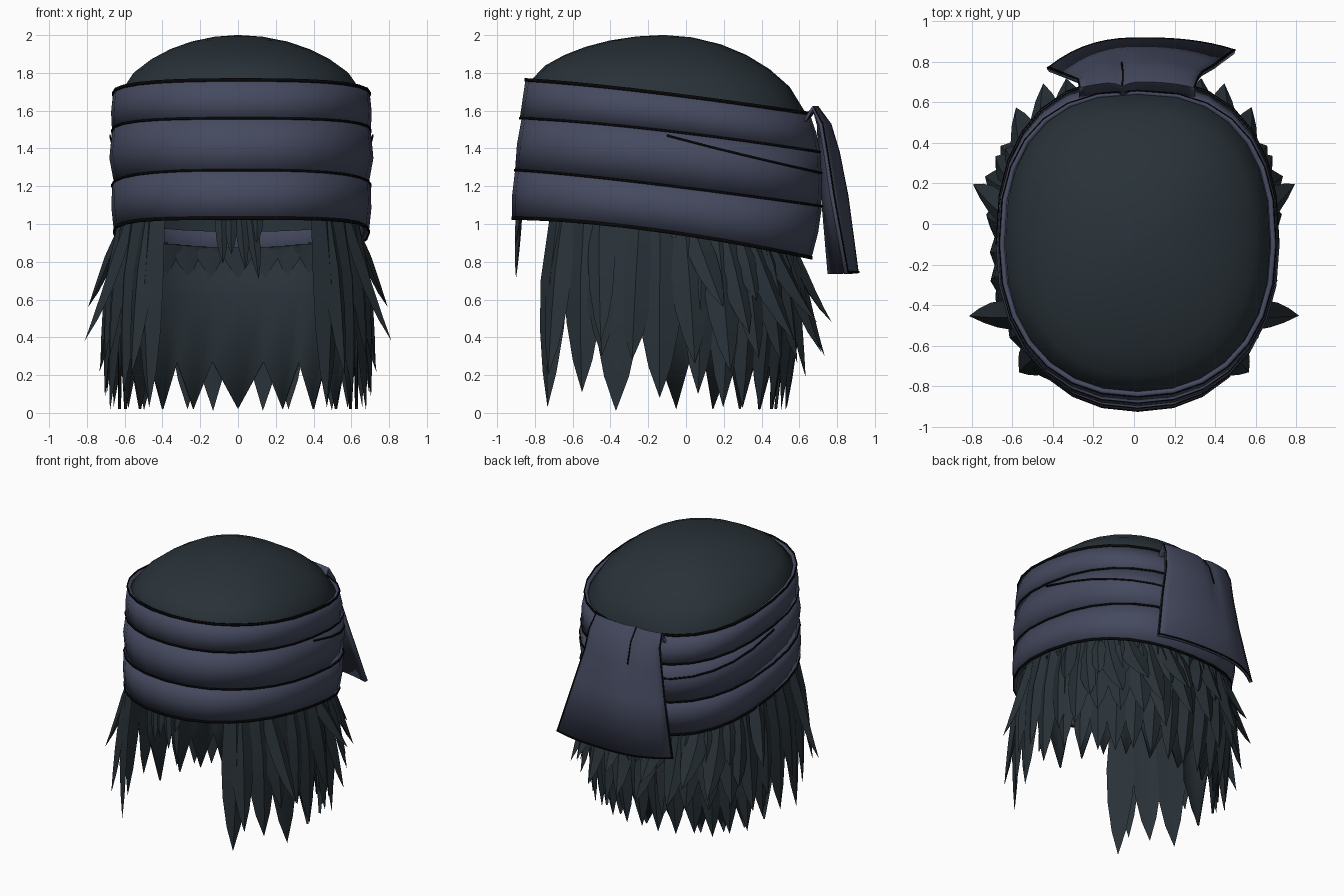
import bpy, bmesh, math, random
from mathutils import Vector

if "Cube" in bpy.data.objects:
    bpy.data.objects.remove(bpy.data.objects["Cube"])
random.seed(4)


def material(name, rgb):
    m = bpy.data.materials.new(name)
    m.diffuse_color = (*rgb, 1)
    m.use_nodes = True
    m.node_tree.nodes["Principled BSDF"].inputs["Base Color"].default_value = m.diffuse_color
    return m


HAIR = material("dark_hair", (0.022, 0.032, 0.040))
CLOTH = material("slate_cloth", (0.060, 0.068, 0.115))
BLACK = material("black_outline", (0.002, 0.002, 0.002))


def finish(name, verts, faces, mat, thick=0.0, angle=40):
    me = bpy.data.meshes.new(name)
    me.from_pydata([tuple(v) for v in verts], [], faces)
    bm = bmesh.new()
    bm.from_mesh(me)
    bmesh.ops.remove_doubles(bm, verts=bm.verts, dist=1e-5)
    bmesh.ops.recalc_face_normals(bm, faces=bm.faces)
    bm.to_mesh(me)
    bm.free()
    me.materials.append(mat)
    ob = bpy.data.objects.new(name, me)
    bpy.context.collection.objects.link(ob)
    bpy.context.view_layer.objects.active = ob
    ob.select_set(True)
    bpy.ops.object.shade_smooth_by_angle(angle=math.radians(angle))
    ob.select_set(False)
    if thick:
        s = ob.modifiers.new("thickness", 'SOLIDIFY')
        s.thickness = thick
        s.offset = -1
    return ob


def grid(rows, closed=False):
    """Verts and quads of equally long rows of points."""
    n = len(rows[0])
    verts = [p for r in rows for p in r]
    faces = []
    for i in range(len(rows) - 1):
        for j in range(n if closed else n - 1):
            k = (j + 1) % n
            faces.append((i * n + j, i * n + k, (i + 1) * n + k, (i + 1) * n + j))
    return verts, faces


def oval(th, rx, yf, yb, xc=0.0, yc=-0.1):
    """Head outline, angle 0 at the front, growing towards +x."""
    s, c = math.sin(th), math.cos(th)
    e = 0.9 if c > 0 else 0.82
    x = xc + rx * math.copysign(abs(s) ** e, s)
    y = yc + (yf - yc if c > 0 else yb - yc) * abs(c) ** e
    return x, y


def edge_line(y, k):
    """Height of the k-th wrap edge, sloping down to the back."""
    front, back, p = [(1.03, 0.81, 1.6), (1.285, 1.095, 1.2),
                      (1.56, 1.38, 1.4), (1.765, 1.575, 1.3)][k]
    s = min(1, max(0, (y + 0.9) / 1.62))
    return front + (back - front) * s ** p


N = 28
XC = 0.018      # the wrap sits slightly off centre
RING = [2 * math.pi * i / N for i in range(N)]

# skull cap
rows = []
for r in (0.02, 0.2, 0.4, 0.58, 0.74, 0.88, 1.0, 1.001):
    row = []
    for th in RING:
        k = .98 if r > 1 else 1
        x, y = oval(th, 0.652 * k, -0.83 * k, 0.64 * k, XC)
        zr = edge_line(y, 3) - 0.01
        z = zr + (2.0 - zr) * max(0, 1 - r * r) ** 0.7
        if r > 1:
            z = edge_line(y, 0) + .03 + .1 * (y + .83) / 1.47
        row.append((x * r, -0.12 + (y + 0.12) * r, z))
    rows.append(row)
v, f = grid(rows, True)
f.append(tuple(range(N)))
finish("skull_cap", v, f, HAIR, angle=60)

# three wrapped bands, each with a slight bulge
BANDS = [[(.675, -.92, .665), (.688, -.92, .70), (.685, -.905, .72)],
         [(.672, -.905, .715), (.699, -.895, .72), (.685, -.87, .71)],
         [(.685, -.88, .71), (.69, -.865, .69), (.68, -.85, .655)]]
for k, prof in enumerate(BANDS):
    rows = []
    for i, (rx, yf, yb) in enumerate(prof):
        row = []
        for th in RING:
            x, y = oval(th, rx, yf, yb, XC)
            a, b = edge_line(y, k), edge_line(y, k + 1)
            row.append((x, y, a + (b - a) * i / 2))
        rows.append(row)
    finish(f"wrap_band_{k + 1}", *grid(rows, True), CLOTH, 0.025, 60)


# black outlines along the wrap edges
def outline(name, dims, zf, angles, closed, h=0.009):
    rx, yf, yb = dims
    pts = [oval(th, rx + .005, yf - .005, yb + .005, XC) for th in angles]
    rows = [[(x, y, zf(y) + d) for x, y in pts] for d in (-h, h)]
    finish(name, *grid(rows, closed), BLACK, 0.006)


for k, dims in enumerate([BANDS[0][0], BANDS[0][2], BANDS[2][0], BANDS[2][2]]):
    outline(f"wrap_outline_{k + 1}", dims, lambda y, k=k: edge_line(y, k), RING, True,
            0.009 if k in (0, 3) else 0.006)
branch = [t for t in RING if math.cos(t) < 0.01]
outline("fold_outline", (.694, -.88, .717),
        lambda y: 1.50 - .23 * (max(0, y + .2) / .92) ** .9, branch, False, 0.006)

# hanging cloth end at the back: y, z, left x, right x, left and right pull-in
FLAP = [(.62, 1.55, -.27, .30, 0, 0), (.70, 1.625, -.27, .30, .03, .03),
        (.77, 1.53, -.28, .32, .06, .05), (.815, 1.38, -.30, .34, .10, .07),
        (.86, 1.15, -.34, .40, .13, .08), (.915, .74, -.43, .50, .15, .06)]


def flap_point(row, u, out=0.0):
    y, z, xl, xr, dl, dr = row
    pull = (dl if u < 0 else dr) * abs(u) ** 2.5
    crease = 0.02 * math.exp(-((u + .25) / .12) ** 2) * (z > 1.3)
    return ((xl + xr) / 2 + u * (xr - xl) / 2, y - pull - crease + out, z)


US = [i / 8 - 1 for i in range(17)]
finish("cloth_end", *grid([[flap_point(r, u) for u in US] for r in FLAP]), CLOTH, 0.02, 60)
for name, u0, u1 in (("left", -1, -.98), ("right", .98, 1)):
    rows = [[flap_point(r, u, .005) for u in (u0, u1)] for r in FLAP[1:]]
    finish(f"cloth_{name}_outline", *grid(rows), BLACK, 0.006)
finish("cloth_crease", *grid([[flap_point(r, u, .005) for u in (-.265, -.24)]
                              for r in FLAP[1:4]]), BLACK, 0.006)
low = [flap_point(FLAP[-1], u, .004) for u in US]
finish("cloth_bottom_hem", *grid([low, [(x, y, z + .01) for x, y, z in low]]), BLACK, 0.006)


# hair
def hair_hull(th, z, out=0.0):
    yb = .49 + .12 * min(1, max(0, z))
    x, y = oval(th, .645, -.88, yb)
    x2, y2 = oval(th + .01, .645, -.88, yb)
    t = Vector((x2 - x, y2 - y, 0)).normalized()
    n = Vector((t.y, -t.x, 0))
    return Vector((x, y, z)) + n * out, t, n


# inner curtain with a toothed hem, around the back
cols = 22
rows = [[], [], []]
for i in range(cols + 1):
    deg = 84 + 192 * i / cols
    th = math.radians(deg)
    zb = 0.02 if i % 2 else (0.45 if abs(180 - deg) > 75 else 0.27)
    y = oval(th, .645, -.88, .6)[1]
    for r, z in zip(rows, (edge_line(y, 0) + .01, .62, zb)):
        r.append(hair_hull(th, z, -.01)[0])
finish("hair_curtain", *grid(rows), HAIR, 0.015)


def blade(verts, faces, path, frames, width, ridge):
    """Tapered lock with a diamond section that ends in a point."""
    base = len(verts)
    for p, (t, n), k in zip(path, frames, (.8, 1, .85, .5)):
        w = width * k / 2
        verts += [p - t * w, p + n * ridge * k, p + t * w, p - n * ridge * .4 * k]
    verts.append(path[4])
    for i in range(3):
        for j in range(4):
            a, b = base + i * 4 + j, base + i * 4 + (j + 1) % 4
            faces.append((a, b, b + 4, a + 4))
    faces += [(base + 12 + j, base + 12 + (j + 1) % 4, base + 16) for j in range(4)]
    faces.append(tuple(base + j for j in range(4)))


def lock_layer(name, locks, ridge):
    """locks: root angle, tip angle, tip height, width, flare; mirrored in x."""
    verts, faces = [], []
    for a0, a1, zt, w, flare in locks:
        for sgn in ((1, -1) if a1 != 180 else (1,)):
            y = oval(math.radians(a0), .645, -.88, .6)[1]
            z0 = edge_line(y, 0) + .04
            path, frames = [], []
            for s in (0, .35, .6, .82, 1):
                th = math.radians(sgn * (a0 + (a1 - a0) * s))
                p, t, n = hair_hull(th, z0 + (zt - z0) * s,
                                    -.035 + .045 * min(1, s * 2.5) + flare * s ** 1.8)
                path.append(p)
                frames.append((t, n))
            blade(verts, faces, path, frames, w, ridge)
    finish(name, verts, faces, HAIR, angle=35)


lock_layer("long_locks", [(44, 41, .03, .20, .03), (58, 59, .11, .23, .04), (73, 73, .01, .27, .05),
                          (88, 88, .08, .24, .05), (101, 101, .1, .2, .05), (112, 113, .03, .2, .05)]
           + [(a, a + 2, random.uniform(.005, .09), .2, .03) for a in (123, 135, 147, 159, 170)]
           + [(180, 180, .02, .2, .03)], .04)
lock_layer("middle_locks", [(47, 46, .2, .17, .1), (66, 68, .3, .2, .07), (81, 79, .28, .2, .06),
                            (95, 99, .26, .2, .08)]
           + [(a, a + 5, random.uniform(.16, .30), .2, .13) for a in (108, 121, 134, 147, 160)]
           + [(172, 176, .3, .2, .2)], .04)
lock_layer("outer_locks", [(65, 70, .38, .15, .2), (98, 108, .56, .15, .17),
                           (112, 121, .42, .18, .12), (126, 140, .38, .18, .2),
                           (140, 152, .48, .18, .22), (154, 160, .32, .18, .22),
                           (168, 172, .48, .18, .22)], .04)
lock_layer("short_locks", [(a, a + 5, random.uniform(.54, .64), .15, .09)
                           for a in (120, 135, 149, 163, 174)], .03)

# small fringe below the band at the front: root x, tip x, tip height
verts, faces = [], []
T, NRM = Vector((1, 0, 0)), Vector((0, -1, 0))
for x0, x1, zt in ((-.09, -.08, .79), (-.04, -.035, .84), (.01, .04, .76), (.06, .11, .71), (.10, .10, .9)):
    path = [Vector((x0 + (x1 - x0) * s, -.87 - .03 * s, 1.1 + (zt - 1.1) * s))
            for s in (0, .35, .6, .82, 1)]
    blade(verts, faces, path, [(T, NRM)] * 5, .07, .02)
finish("fringe", verts, faces, HAIR, angle=35)
